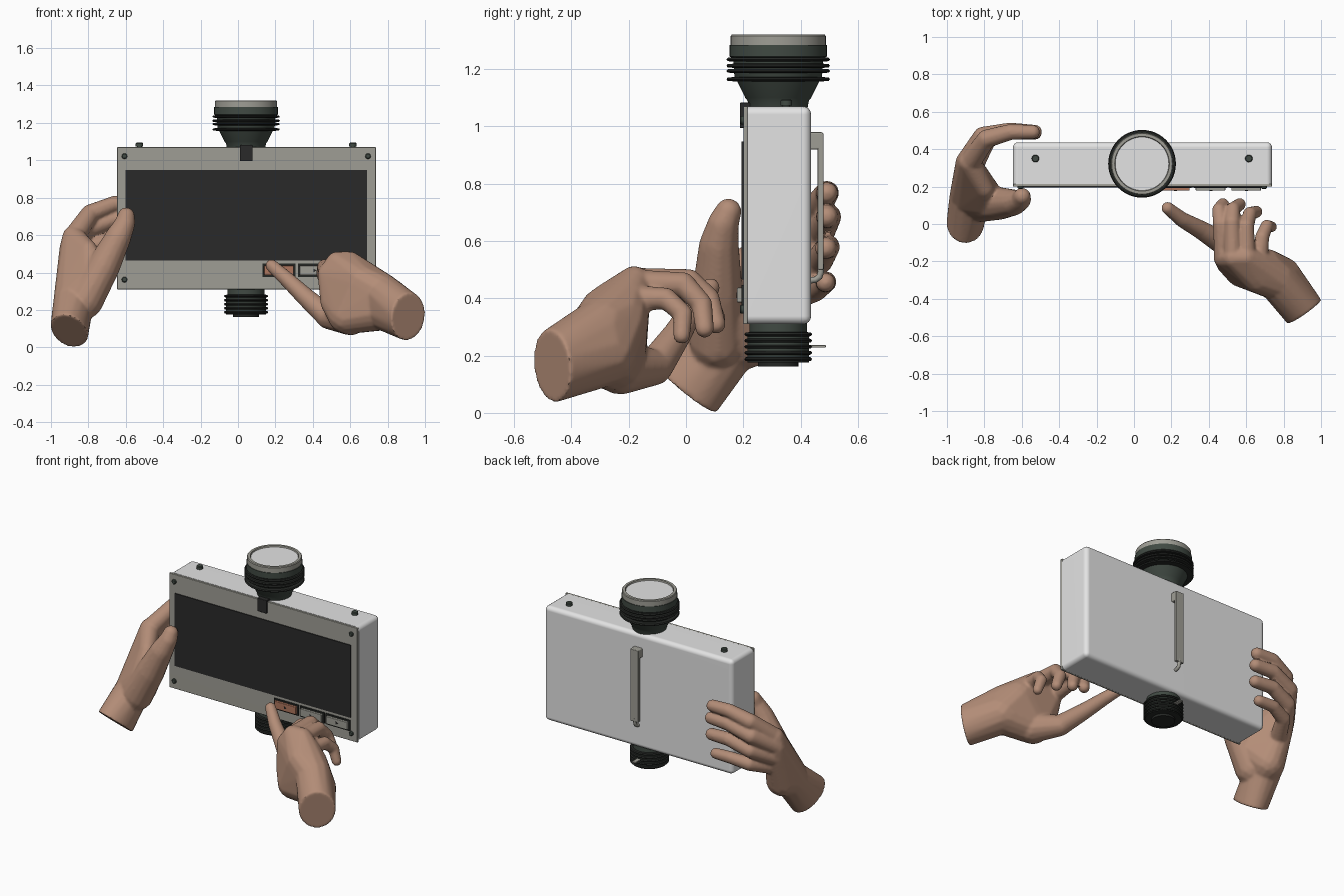
import bpy, bmesh, math
from mathutils import Vector as V

if "Cube" in bpy.data.objects:
    bpy.data.objects.remove(bpy.data.objects["Cube"])

def mat(name, *c):
    m = bpy.data.materials.new(name)
    m.diffuse_color = (*c, 1)
    m.use_nodes = True
    m.node_tree.nodes["Principled BSDF"].inputs["Base Color"].default_value = m.diffuse_color
    return m

SHELL = mat("light grey shell", .77, .77, .77)
BEZEL = mat("warm grey", .345, .34, .3)
SCREEN = mat("screen charcoal", .023, .023, .023)
GREEN = mat("dark green", .052, .068, .056)
RUBBER = mat("black rubber", .018, .02, .018)
ORANGE = mat("orange button", .42, .18, .11)
SKIN = mat("skin", .45, .265, .185)

def finish(name, bm, m, angle=35):
    me = bpy.data.meshes.new(name)
    bmesh.ops.recalc_face_normals(bm, faces=bm.faces)
    bm.to_mesh(me)
    bm.free()
    ob = bpy.data.objects.new(name, me)
    bpy.context.collection.objects.link(ob)
    me.materials.append(m)
    bpy.ops.object.select_all(action='DESELECT')
    ob.select_set(True)
    bpy.context.view_layer.objects.active = ob
    bpy.ops.object.shade_smooth_by_angle(angle=math.radians(angle))
    return ob

def box(name, x, y, z, m, bevel=0, keep_front=False):
    bm = bmesh.new()
    bmesh.ops.create_cube(bm, size=1)
    for v in bm.verts:
        v.co = [(a[0] + a[1]) / 2 + c * (a[1] - a[0]) for a, c in zip((x, y, z), v.co)]
    if bevel:
        edges = [e for e in bm.edges
                 if not (keep_front and all(v.co.y < y[0] + 1e-4 for v in e.verts))]
        bmesh.ops.bevel(bm, geom=edges, offset=bevel, segments=4, profile=.5, affect='EDGES')
    ob = finish(name, bm, m)
    if bevel:
        wn = ob.modifiers.new("flat_sides", 'WEIGHTED_NORMAL')
        wn.keep_sharp = True
    return ob

def lathe(name, profile, at, m, axis='Z', seg=48):
    """Spin (radius, height) points about the axis through `at`."""
    bm = bmesh.new()
    rings = []
    for r, h in profile:
        ring = []
        for i in range(seg):
            a = 2 * math.pi * i / seg
            p = V((r * math.cos(a), r * math.sin(a), h))
            if axis == 'Y':
                p = V((p.x, -p.z, p.y))
            ring.append(bm.verts.new(p + V(at)))
        rings.append(ring)
    for a, b in zip(rings, rings[1:]):
        for i in range(seg):
            j = (i + 1) % seg
            bm.faces.new((a[i], a[j], b[j], b[i]))
    bm.faces.new(rings[0])
    bm.faces.new(rings[-1])
    return finish(name, bm, m)

# Case, front plate and screen
box("case_shell", (-.647, .738), (.215, .437), (.31, 1.07), SHELL, .028, True)
box("front_plate", (-.647, .738), (.2, .2149), (.31, 1.07), BEZEL, .004)
box("screen", (-.602, .69), (.194, .203), (.465, .947), SCREEN)
for sx in (-.607, .695):
    for sz in (.362, 1.022):
        lathe("plate_screw", [(.015, 0), (.015, .012), (.011, .016)], (sx, .204, sz), GREEN, 'Y', 16)
for kx in (-.527, .614):
    lathe("top_stud", [(.013, 0), (.013, .008), (.02, .008), (.02, .024), (.016, .028)],
          (kx, .35, 1.066), GREEN, seg=20)

# Buttons: dark surround, raised key and small triangular mark
for i, m in enumerate((ORANGE, BEZEL, BEZEL)):
    x = .13 + i * .19
    box("button_surround", (x, x + .178), (.193, .204), (.376, .447), RUBBER)
    box("button_key", (x + .01, x + .168), (.178, .2), (.386, .437), m, .004)
    lathe("button_mark", [(.011, 0), (.011, .003)], (x + .089, .179, .411), SCREEN, 'Y', 3)

# Upper lens mount
LX, LY = .043, .322
top = (LX, LY, 0)
lathe("lens_cone", [(.1, 1.05), (.107, 1.09), (.115, 1.1), (.147, 1.165), (.153, 1.175), (.157, 1.235),
                    (.17, 1.245), (.17, 1.284)], top, GREEN)
lathe("lens_ring", [(.166, 1.28), (.166, 1.316), (.162, 1.321), (.146, 1.321), (.143, 1.309)], top, BEZEL)
lathe("lens_disc", [(.143, 1.306), (.143, 1.312)], top, SHELL)
for z in (1.165, 1.194, 1.212, 1.234):
    lathe("lens_fin", [(.145, z - .008), (.176, z - .006), (.181, z), (.176, z + .006), (.145, z + .008)],
          top, RUBBER)
box("lens_clip", (.01, .078), (.188, .225), (.995, 1.083), SCREEN, .003)

# Lower connector with fins and side pin
lathe("connector_neck", [(.1, .32), (.1, .275), (.108, .27), (.108, .18)], top, GREEN)
lathe("connector_cap", [(.108, .182), (.108, .176), (.07, .176), (.07, .162)], top, RUBBER)
for i in range(5):
    z = .274 - i * .0215
    lathe("connector_fin", [(.1, z - .008), (.114, z - .006), (.119, z), (.114, z + .006), (.1, z + .008)],
          top, RUBBER)
box("connector_pin", (.03, .056), (.42, .488), (.228, .237), BEZEL, .002)

# Rear bracket: block, strip and bent hook
box("bracket_block", (.015, .075), (.43, .478), (.92, .98), BEZEL, .006)
box("bracket_strip", (.015, .075), (.46, .48), (.5, .978), BEZEL, .004)
cu = bpy.data.curves.new("bracket_hook", 'CURVE')
cu.dimensions = '3D'
cu.bevel_depth = .011
sp = cu.splines.new('POLY')
hook = [(.47, .52), (.471, .492), (.466, .475), (.452, .465), (.43, .462)]
sp.points.add(len(hook) - 1)
for p, (y, z) in zip(sp.points, hook):
    p.co = (.045, y, z, 1)
cu.use_fill_caps = True
cu.materials.append(BEZEL)
bpy.context.collection.objects.link(bpy.data.objects.new("bracket_hook", cu))

# Hands: hulls around balls, fused and smoothed
def ball(x, y, z, r, n=80):
    pts = []
    for i in range(n):
        h = 1 - 2 * (i + .5) / n
        a = i * 2.39996
        s = math.sqrt(1 - h * h)
        pts.append(V((x + r * s * math.cos(a), y + r * s * math.sin(a), z + r * h)))
    return pts

def disc(c, u, v, n=40):
    return [V(c) + V(u) * math.cos(2 * math.pi * i / n) + V(v) * math.sin(2 * math.pi * i / n)
            for i in range(n)]

def hand(name, stump, wrist, palm, digits):
    joint = sum((ball(*b) for b in wrist), [])
    hulls = [stump + joint, sum((ball(*b) for b in palm), joint)]
    for d in digits:
        hulls += [ball(*a) + ball(*b) for a, b in zip(d, d[1:])]
    bm = bmesh.new()
    for pts in hulls:
        t = bmesh.new()
        for p in pts:
            t.verts.new(p)
        bmesh.ops.convex_hull(t, input=t.verts)
        bmesh.ops.delete(t, geom=[v for v in t.verts if not v.link_faces], context='VERTS')
        bmesh.ops.recalc_face_normals(t, faces=t.faces)
        me = bpy.data.meshes.new("part")
        t.to_mesh(me)
        t.free()
        bm.from_mesh(me)
        bpy.data.meshes.remove(me)
    ob = finish(name, bm, SKIN)
    rm = ob.modifiers.new("fuse", 'REMESH')
    rm.mode = 'VOXEL'
    rm.voxel_size = .008
    rm.use_smooth_shade = True
    sm = ob.modifiers.new("soften", 'SMOOTH')
    sm.factor = .5
    sm.iterations = 5
    # smoothing by angle belongs after the fuse
    bpy.ops.object.convert(target='MESH')
    bpy.ops.object.shade_smooth_by_angle(angle=math.radians(40))

# Hand gripping the left side
hand("gripping_hand",
     disc((-.902, 0, .087), (.1, 0, -.025), (0, .106, -.084)),
     [(-.878, .15, .245, .11)],
     [(-.88, .33, .59, .06), (-.895, .33, .53, .06), (-.885, .32, .45, .06), (-.86, .29, .37, .06),
      (-.86, .215, .255, .1), (-.77, .12, .37, .088), (-.8, .19, .52, .05)],
     [[(-.87, .34, .6, .058), (-.79, .455, .715, .05), (-.66, .492, .768, .043), (-.54, .492, .768, .038)],
      [(-.89, .34, .54, .058), (-.81, .47, .63, .05), (-.66, .499, .685, .044), (-.53, .492, .685, .039)],
      [(-.885, .33, .46, .056), (-.8, .465, .53, .048), (-.66, .495, .58, .043), (-.53, .488, .575, .038)],
      [(-.86, .3, .38, .052), (-.78, .45, .43, .043), (-.67, .488, .457, .038), (-.56, .487, .455, .034)],
      [(-.82, .11, .25, .1), (-.72, .11, .43, .088), (-.642, .115, .585, .07), (-.605, .13, .66, .055),
       (-.598, .148, .703, .046)]])

# Hand reaching for the buttons
hand("pressing_hand",
     disc((.911, -.469, .164), (.09, .064, 0), (.01, -.01, .127)),
     [(.78, -.29, .21, .12), (.765, -.3, .29, .11)],
     [(.48, -.18, .39, .055), (.53, -.18, .455, .058), (.6, -.18, .455, .058), (.67, -.2, .405, .058),
      (.58, -.24, .17, .1), (.7, -.24, .32, .11), (.66, -.27, .35, .1), (.5, -.21, .24, .06)],
     [[(.48, -.17, .4, .052), (.465, 0, .43, .043), (.455, .075, .395, .038), (.475, .105, .33, .034)],
      [(.53, -.17, .455, .052), (.525, .01, .46, .043), (.53, .08, .4, .038), (.565, .105, .31, .034)],
      [(.6, -.17, .45, .05), (.6, -.01, .45, .042), (.62, .055, .38, .037), (.655, .065, .295, .033)],
      [(.67, -.19, .4, .047), (.685, -.07, .4, .038), (.71, -.01, .345, .034), (.735, -.015, .27, .03)],
      [(.6, -.23, .155, .092), (.485, -.11, .16, .064), (.355, -.03, .275, .05), (.255, .025, .37, .041),
       (.18, .085, .437, .034)]])
